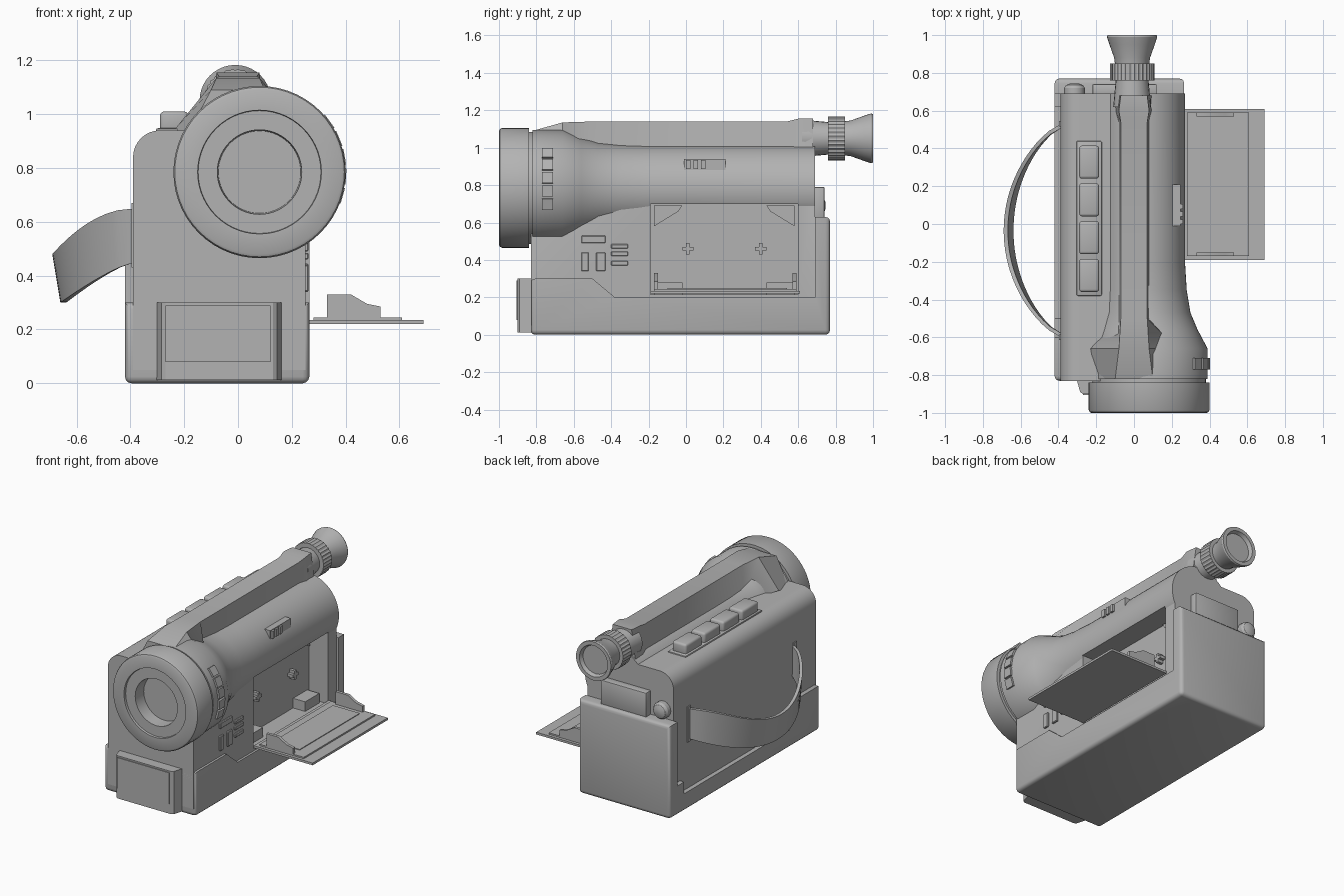
import bpy, bmesh, math
from mathutils import Vector

if "Cube" in bpy.data.objects:
    bpy.data.objects.remove(bpy.data.objects["Cube"], do_unlink=True)

grey = bpy.data.materials.new("body_grey")
grey.use_nodes = True
grey.diffuse_color = (0.45, 0.45, 0.45, 1)
grey.node_tree.nodes["Principled BSDF"].inputs["Base Color"].default_value = (0.45, 0.45, 0.45, 1)


def finish(name, bm, bevel=0, segments=2, test=None):
    """Bevel chosen edges, then turn the bmesh into a shaded object."""
    bmesh.ops.recalc_face_normals(bm, faces=bm.faces)
    if bevel:
        edges = [e for e in bm.edges if e.calc_face_angle(0) > 0.5 and (test is None or test(e))]
        bmesh.ops.bevel(bm, geom=edges, offset=bevel, segments=segments,
                        profile=0.5, affect='EDGES', clamp_overlap=True)
    mesh = bpy.data.meshes.new(name)
    bm.to_mesh(mesh)
    bm.free()
    mesh.materials.append(grey)
    ob = bpy.data.objects.new(name, mesh)
    bpy.context.collection.objects.link(ob)
    smooth(ob)
    return ob


def smooth(ob):
    bpy.ops.object.select_all(action='DESELECT')
    ob.select_set(True)
    bpy.context.view_layer.objects.active = ob
    bpy.ops.object.shade_smooth_by_angle(angle=math.radians(32))


def loft(name, rings, closed=False, **kw):
    """Skin a list of equal-length point rings; closed joins last to first."""
    bm = bmesh.new()
    rows = [[bm.verts.new(p) for p in ring] for ring in rings]
    pairs = list(zip(rows, rows[1:])) + ([(rows[-1], rows[0])] if closed else [])
    n = len(rows[0])
    for a, b in pairs:
        for i in range(n):
            j = (i + 1) % n
            bm.faces.new((a[i], a[j], b[j], b[i]))
    if not closed:
        bm.faces.new(rows[0])
        bm.faces.new(rows[-1])
    return finish(name, bm, **kw)


def prism(name, pts, axis, lo, hi, **kw):
    """Extrude a 2D outline along x, y or z."""
    place = {'x': lambda p, t: (t, *p), 'y': lambda p, t: (p[0], t, p[1]),
             'z': lambda p, t: (*p, t)}[axis]
    return loft(name, [[place(p, t) for p in pts] for t in (lo, hi)], **kw)


def box(name, x, y, z, **kw):
    return prism(name, [(x[0], y[0]), (x[1], y[0]), (x[1], y[1]), (x[0], y[1])], 'z', *z, **kw)


def circle(cx, y, cz, r, n=40):
    return [(cx + r * math.cos(i * math.tau / n), y, cz + r * math.sin(i * math.tau / n))
            for i in range(n)]


def turned(name, cx, cz, profile, n=40):
    """Round part along y from (y, radius) pairs."""
    return loft(name, [circle(cx, y, cz, r, n) for y, r in profile])


def cut(cutter, *targets):
    cutter.hide_render = True
    for ob in targets:
        mod = ob.modifiers.new("cut", 'BOOLEAN')
        mod.operation, mod.object, mod.solver = 'DIFFERENCE', cutter, 'EXACT'
        bpy.context.view_layer.objects.active = ob
        bpy.ops.object.modifier_apply(modifier=mod.name)
        smooth(ob)
    bpy.data.objects.remove(cutter, do_unlink=True)


# Main body with a rounded upper edge on the grip side
corner = [(-0.29 - 0.1 * math.sin(a), 0.84 + 0.1 * math.cos(a))
          for a in [i * math.pi / 16 for i in range(9)]]
body = prism("main_body", [(-0.39, 0.05), (0.25, 0.05), (0.25, 0.8), (0.2, 0.94)] + corner,
             'y', -0.83, 0.69)

# Lens tube flowing into the rounded recorder side
tube = loft("lens_tube", [circle(*c, 56) for c in (
    (0.08, -0.82, 0.785, 0.31), (0.08, -0.66, 0.785, 0.31), (0.065, -0.56, 0.782, 0.272),
    (0.054, -0.47, 0.78, 0.245), (0.045, -0.35, 0.78, 0.234), (0.04, -0.2, 0.78, 0.23),
    (0.04, 0.69, 0.78, 0.23))])

# Lens hood with stepped glass well
turned("lens_neck", 0.08, 0.785, [(-0.86, 0.3), (-0.81, 0.3)], 56)
turned("lens_hood", 0.08, 0.785, [(-0.84, 0.3), (-0.84, 0.32), (-0.985, 0.32), (-0.995, 0.315),
       (-1, 0.305), (-1, 0.23), (-0.985, 0.228), (-0.985, 0.157), (-0.9, 0.153)], 56)

# Base tray with high back wall, stepped ledge on the grip side
base = prism("base_tray", [(-0.83, 0), (0.77, 0), (0.77, 0.63), (0.69, 0.63), (0.69, 0.2),
                           (-0.38, 0.2), (-0.5, 0.3), (-0.83, 0.3)], 'x', -0.42, 0.265,
             bevel=0.025, segments=3,
             test=lambda e: all(v.co.z < 0.01 or abs(v.co.y) > 0.75 for v in e.verts))
cut(prism("ledge_cutter", [(-0.6, 0.7), (-0.6, 0.3), (-0.5, 0.12), (0.62, 0.12), (0.62, 0.7)],
          'x', -0.6, -0.385), base)
prism("base_front", [(-0.31, -0.8), (-0.285, -0.89), (-0.27, -0.9), (0.13, -0.9), (0.145, -0.89),
                     (0.17, -0.8)], 'z', 0.012, 0.3)
box("front_window", (-0.27, 0.12), (-0.906, -0.89), (0.08, 0.29))

# Cassette bay with spindles and inner fittings
cut(box("bay_cutter", (0.11, 0.5), (-0.19, 0.6), (0.215, 0.7)), body, tube)
for i, y in enumerate((0.01, 0.4)):
    box(f"spindle_bar_{i}", (0.1, 0.15), (y - 0.03, y + 0.03), (0.45, 0.47))
    box(f"spindle_post_{i}", (0.1, 0.15), (y - 0.01, y + 0.01), (0.43, 0.49))
for i, (y, s) in enumerate(((-0.17, 1), (0.58, -1))):
    prism(f"bay_gusset_{i}", [(y, 0.69), (y + s * 0.15, 0.69), (y + s * 0.13, 0.66),
                              (y, 0.58)], 'x', 0.1, 0.13)
    box(f"bay_foot_{i}", (0.1, 0.2), sorted((y, y + s * 0.15)), (0.215, 0.28))

# Open cassette door hinged at the bottom
box("door_panel", (0.25, 0.69), (-0.19, 0.61), (0.22, 0.235))
box("door_liner", (0.28, 0.61), (-0.17, 0.59), (0.23, 0.245))
box("door_window", (0.33, 0.53), (-0.1, 0.54), (0.24, 0.25))
for i, y in enumerate((-0.17, 0.57)):
    prism(f"door_bracket_{i}", [(0.33, 0.23), (0.53, 0.23), (0.53, 0.285), (0.48, 0.295),
                                (0.42, 0.33), (0.33, 0.33)], 'y', y, y + 0.02)

# Carry rail flaring out of the lens tube
loft("top_rail", [[(-b, y, lo), (b, y, lo), (t, y, hi), (-t, y, hi)] for y, b, t, lo, hi in (
    (-0.82, 0.2, 0.1, 0.9, 1.09), (-0.66, 0.23, 0.08, 0.95, 1.135), (-0.5, 0.085, 0.07, 0.9, 1.14),
    (0.54, 0.085, 0.07, 0.9, 1.14), (0.6, 0.1, 0.08, 0.92, 1.155), (0.68, 0.1, 0.07, 0.95, 1.155))])

# Viewfinder: neck, ribbed ring and flared eyecup
turned("viewfinder_neck", -0.01, 1.05, [(0.62, 0.1), (0.78, 0.085)], 24)
ring = []
for y in (0.76, 0.85):
    ring.append([(-0.01 + (p[0] + 0.01) * k, y, 1.05 + (p[2] - 1.05) * k)
                 for i, p in enumerate(circle(-0.01, y, 1.05, 0.118, 64))
                 for k in [1 if i % 2 else 0.965]])
loft("viewfinder_ring", ring)
turned("eyecup", -0.01, 1.05, [(0.84, 0.09), (0.88, 0.095), (0.95, 0.12), (0.99, 0.133), (1, 0.13),
                               (1, 0.105), (0.975, 0.095)])

# Transport buttons on top
box("button_strip", (-0.305, -0.17), (-0.38, 0.44), (0.93, 0.948), bevel=0.008)
for i in range(4):
    y = -0.36 + i * 0.2
    box(f"transport_button_{i}", (-0.29, -0.185), (y, y + 0.175), (0.93, 1.01),
        bevel=0.015, segments=3)

# Hand strap bowed outwards and tilted down, with anchor slots
strap = []
for i in range(33):
    v = -1 + i / 16
    s = (1 - v * v) ** 0.75
    upper, lower = 0.65 - 0.17 * s * s, 0.45 - 0.15 * s ** 1.3
    y, d = -0.035 + 0.565 * v, 0.022
    strap.append([(-0.385 - 0.305 * s, y, upper), (-0.385 - 0.275 * s, y, lower),
                  (-0.385 - (0.275 - d) * s, y - d * v, lower),
                  (-0.385 - (0.305 - d) * s, y - d * v, upper)])
loft("hand_strap", strap)
for i, y in enumerate((-0.6, 0.53)):
    box(f"strap_slot_{i}", (-0.396, -0.38), (y - 0.015, y + 0.015), (0.43, 0.67))

# Back terminal box and round knob
box("terminal_box", (-0.22, 0.12), (0.68, 0.74), (0.62, 0.79), bevel=0.006)
turned("back_knob", -0.315, 0.69, [(0.68, 0.055), (0.72, 0.055), (0.735, 0.045), (0.745, 0.02)], 24)

# Side keys, slide switch and focus dial
for i, (y0, y1, z0, z1) in enumerate((
        (-0.56, -0.43, 0.49, 0.53), (-0.56, -0.52, 0.34, 0.44), (-0.48, -0.43, 0.34, 0.44),
        (-0.4, -0.31, 0.37, 0.395), (-0.4, -0.31, 0.42, 0.445), (-0.4, -0.31, 0.46, 0.485))):
    box(f"side_key_{i}", (0.24, 0.262), (y0, y1), (z0, z1), bevel=0.004, segments=1)
box("slide_switch_plate", (0.2, 0.247), (-0.01, 0.21), (0.88, 0.94))
for i in range(3):
    box(f"slide_switch_rib_{i}", (0.2, 0.26), (0.0 + i * 0.04, 0.025 + i * 0.04), (0.885, 0.935))
for i in range(5):
    a = math.radians(-16 + i * 13)
    mid = Vector((0.08 + 0.31 * math.cos(a), 0, 0.785 + 0.31 * math.sin(a)))
    out, up = Vector((math.cos(a), 0, math.sin(a))), Vector((-math.sin(a), 0, math.cos(a)))
    quad = [mid + out * p + up * q for p, q in
            ((-0.02, -0.03), (0.012, -0.03), (0.012, 0.03), (-0.02, 0.03))]
    prism(f"focus_dial_{i}", [(p.x, p.z) for p in quad], 'y', -0.77, -0.71)
